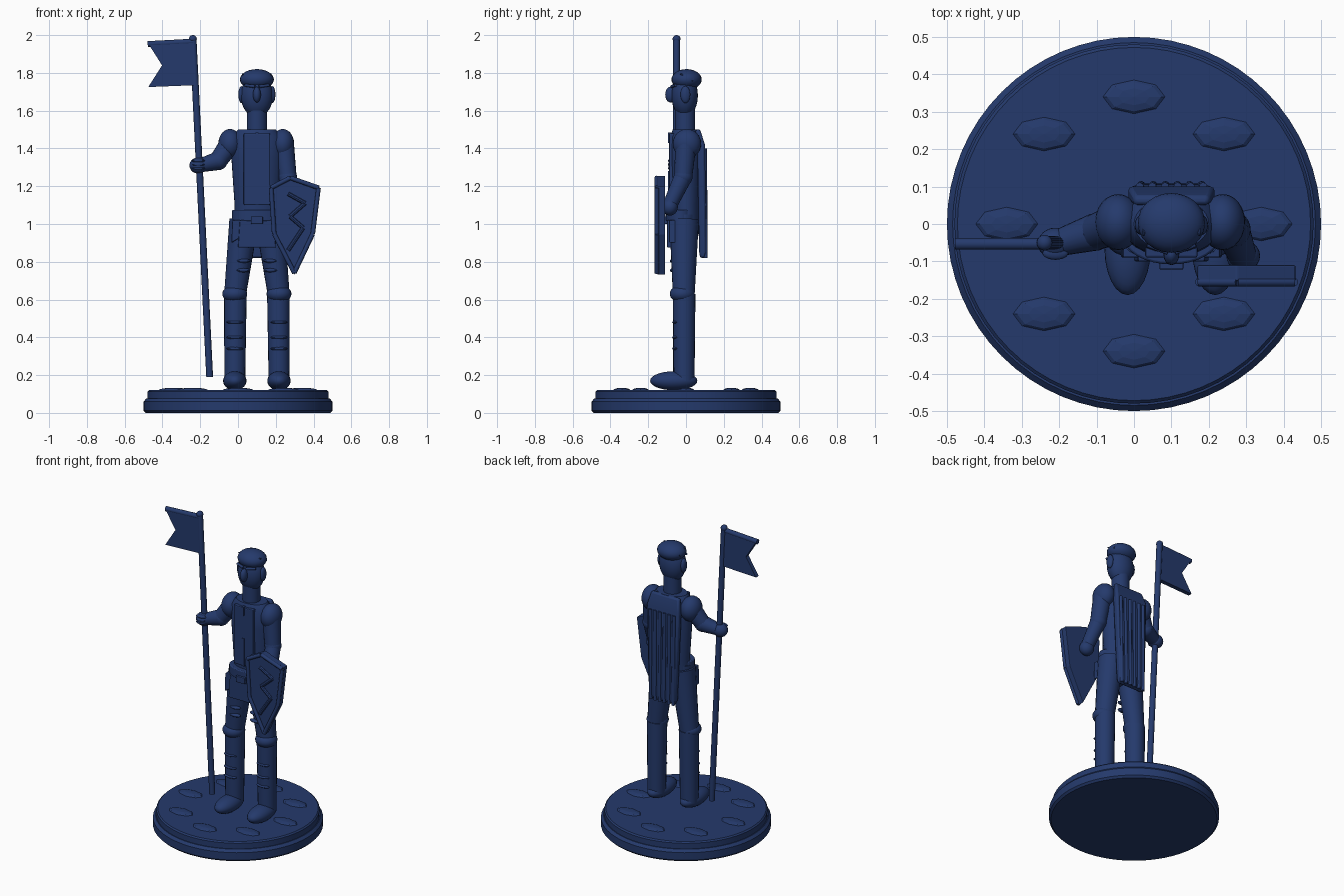
import bpy, bmesh, math
from mathutils import Vector, Matrix

if "Cube" in bpy.data.objects:
    bpy.data.objects.remove(bpy.data.objects["Cube"])

mat = bpy.data.materials.new("dark_blue")
mat.diffuse_color = (0.018, 0.042, 0.15, 1)
mat.use_nodes = True
mat.node_tree.nodes["Principled BSDF"].inputs["Base Color"].default_value = mat.diffuse_color


def finish(name, bm, smooth=True, bevel=0):
    bmesh.ops.recalc_face_normals(bm, faces=bm.faces)
    me = bpy.data.meshes.new(name)
    bm.to_mesh(me)
    bm.free()
    me.materials.append(mat)
    o = bpy.data.objects.new(name, me)
    bpy.context.collection.objects.link(o)
    if bevel:
        m = o.modifiers.new("bevel", 'BEVEL')
        m.width, m.segments, m.limit_method = bevel, 2, 'ANGLE'
    if smooth:
        bpy.ops.object.select_all(action='DESELECT')
        o.select_set(True)
        bpy.context.view_layer.objects.active = o
        bpy.ops.object.shade_smooth_by_angle(angle=math.radians(40))
    return o


def ball(name, c, r, seg=24, rings=14, smooth=True):
    bm = bmesh.new()
    bmesh.ops.create_uvsphere(bm, u_segments=seg, v_segments=rings, radius=1,
                              matrix=Matrix.Translation(c) @ Matrix.Diagonal((*r, 1)))
    return finish(name, bm, smooth)


def limb(name, p, q, r1, r2, seg=20):
    p, q = Vector(p), Vector(q)
    d = q - p
    rot = d.to_track_quat('Z', 'Y').to_matrix().to_4x4()
    bm = bmesh.new()
    bmesh.ops.create_cone(bm, cap_ends=True, segments=seg, radius1=r1, radius2=r2,
                          depth=d.length, matrix=Matrix.Translation((p + q) / 2) @ rot)
    return finish(name, bm)


def loft(name, sections, seg=32, bevel=0):
    # stacked ellipses: (x, y, z, rx, ry)
    bm = bmesh.new()
    rings = [[bm.verts.new((x + rx * math.cos(2 * math.pi * i / seg),
                            y + ry * math.sin(2 * math.pi * i / seg), z))
              for i in range(seg)] for x, y, z, rx, ry in sections]
    for a, b in zip(rings, rings[1:]):
        for i in range(seg):
            bm.faces.new((a[i], a[(i + 1) % seg], b[(i + 1) % seg], b[i]))
    bm.faces.new(rings[0])
    bm.faces.new(rings[-1])
    return finish(name, bm, True, bevel)


def plate(name, pts, y0, y1, bevel=0):
    # x,z outline extruded along y
    bm = bmesh.new()
    f = bm.faces.new([bm.verts.new((x, y0, z)) for x, z in pts])
    ext = bmesh.ops.extrude_face_region(bm, geom=[f])
    bmesh.ops.translate(bm, vec=(0, y1 - y0, 0),
                        verts=[v for v in ext["geom"] if isinstance(v, bmesh.types.BMVert)])
    return finish(name, bm, False, bevel)


def rect(name, x0, x1, z0, z1, y0, y1, bevel=0):
    return plate(name, [(x0, z0), (x1, z0), (x1, z1), (x0, z1)], y0, y1, bevel)


CX = 0.1  # figure centre line

# stepped round base with flat pebbles
loft("base_lower", [(0, 0, 0, .488, .488), (0, 0, .012, .5, .5), (0, 0, .06, .5, .5),
                    (0, 0, .076, .485, .485)], 64)
loft("base_upper", [(0, 0, .07, .48, .48), (0, 0, .112, .48, .48), (0, 0, .12, .472, .472)], 64)
for i in range(8):
    a = i * math.pi / 4
    ball(f"pebble_{i}", (.34 * math.cos(a), .34 * math.sin(a), .12), (.083, .045, .013), 8, 6, False)

# legs
for s, side in ((-1, "right"), (1, "left")):
    fx = CX + s * .117
    ball(f"{side}_boot", (fx, -.065, .17), (.062, .125, .05))
    limb(f"{side}_shin", (fx, -.01, .17), (fx + s * -.003, -.01, .63), .055, .06)
    ball(f"{side}_knee", (fx, -.02, .63), (.066, .066, .047))
    limb(f"{side}_thigh", (fx - s * .002, -.012, .63), (CX + s * .068, -.01, 1.02), .058, .078)
    for j, z in enumerate((.34, .40, .48)):
        ball(f"{side}_shin_strap_{j}", (fx, -.055, z), (.045, .018, .01), 16, 8)
    for j, z in enumerate((.755, .805)):
        ball(f"{side}_thigh_strap_{j}", (CX + s * .072, -.068, z), (.038, .018, .011), 16, 8)

# torso, belt and skirt
loft("torso", [(CX, 0, 1.0, .118, .075), (CX, 0, 1.1, .118, .078), (CX, 0, 1.35, .135, .088),
               (CX, 0, 1.46, .132, .085), (CX, 0, 1.5, .10, .07)])
loft("pelvis", [(CX, -.01, .88, .10, .06), (CX, -.01, .95, .13, .078), (CX, -.01, 1.05, .128, .078)])
loft("belt", [(CX, -.028, 1.015, .132, .08), (CX, -.028, 1.075, .132, .08)], bevel=.006)
rect("buckle", CX - .032, CX + .032, 1.0, 1.04, -.122, -.1, .004)
plate("skirt_front", [(0, .875), (.2, .875), (.19, 1.02), (.01, 1.02)], -.1, -.07, .005)
for s in (-1, 1):
    plate("skirt_side", [(CX + s * .085, .93), (CX + s * .135, .9), (CX + s * .13, 1.02),
                         (CX + s * .085, 1.02)], -.09, -.02, .005)
rect("chest_seam_upper", CX - .008, CX + .008, 1.43, 1.485, -.096, -.06)
rect("chest_seam_lower", CX - .008, CX + .008, 1.1, 1.28, -.094, -.06)
rect("chest_panel", CX - .07, CX + .07, 1.1, 1.48, -.09, -.06, .006)

# cape with vertical folds
bm = bmesh.new()
rows = [(1.5, .05, .075, .10), (1.42, .06, .10, .115), (.85, .07, .108, .095), (.82, .075, .1, .09)]
prev = None
for z, ya, yb, w in rows:
    ring = [bm.verts.new(p) for p in ((CX - w, ya, z), (CX + w, ya, z), (CX + w, yb, z), (CX - w, yb, z))]
    if prev:
        for i in range(4):
            bm.faces.new((prev[i], prev[(i + 1) % 4], ring[(i + 1) % 4], ring[i]))
    else:
        bm.faces.new(ring)
    prev = ring
bm.faces.new(prev)
finish("cape", bm, True, .01)
for i in range(6):
    x = (i - 2.5) * .034
    limb(f"cape_fold_{i}", (CX + x * .95, .104, .82), (CX + x, .1, 1.4), .011, .011, 10)

# neck and head
limb("neck", (CX, -.005, 1.46), (CX, -.005, 1.62), .053, .053)
ball("head", (CX, -.007, 1.68), (.085, .07, .115))
ball("hair_cap", (CX, .003, 1.765), (.09, .08, .055))
ball("nose", (CX, -.082, 1.685), (.021, .028, .042), 16, 10)
for s in (-1, 1):
    ball("ear", (CX + s * .082, -.003, 1.685), (.016, .026, .045), 16, 10)
    limb("brow", (CX + s * .01, -.074, 1.728), (CX + s * .065, -.055, 1.735), .009, .007, 10)
    limb("hair_tuft", (CX + s * .07, .035, 1.76), (CX + s * .075, -.03, 1.795), .014, .003, 8)

# arm holding the pole
ball("right_shoulder", (-.042, .005, 1.425), (.062, .075, .078))
limb("right_upper_arm", (-.045, 0, 1.42), (-.105, -.022, 1.335), .055, .048)
ball("right_elbow", (-.105, -.022, 1.335), (.05, .05, .05))
limb("right_forearm", (-.105, -.022, 1.335), (-.2, -.05, 1.31), .05, .036)
ball("right_hand", (-.21, -.052, 1.31), (.047, .042, .043))
for z in (1.295, 1.315, 1.335):
    ball("right_finger", (-.21, -.078, z), (.035, .018, .01), 12, 8)

# arm behind the shield
ball("left_shoulder", (.237, .005, 1.425), (.06, .075, .078))
limb("left_upper_arm", (.24, 0, 1.43), (.262, -.015, 1.25), .056, .048)
ball("left_elbow", (.262, -.015, 1.25), (.05, .05, .05))
limb("left_forearm", (.262, -.015, 1.25), (.29, -.085, 1.1), .048, .038)
ball("left_hand", (.292, -.085, 1.09), (.045, .042, .045))

# shield: back board, front rim and zigzag device
outline = [(.17, 1.2), (.275, 1.255), (.432, 1.2), (.4, .945), (.298, .73), (.187, .945)]
plate("shield_board", outline, -.11, -.152, .004)
for i, (a, b) in enumerate(zip(outline, outline[1:] + outline[:1])):
    p, q = Vector((a[0], -.155, a[1])), Vector((b[0], -.155, b[1]))
    c = Vector((.298, -.155, 1.0))
    limb(f"shield_rim_{i}", p.lerp(c, .04), q.lerp(c, .04), .012, .012, 10)
zig = [(.265, 1.16), (.355, 1.11), (.275, 1.04), (.345, .98), (.265, .86)]
for i, (a, b) in enumerate(zip(zig, zig[1:])):
    limb(f"shield_zigzag_{i}", (a[0], -.154, a[1]), (b[0], -.154, b[1]), .011, .011, 8)

# pole and swallow-tailed flag
limb("pole", (-.15, -.05, .19), (-.238, -.05, 1.985), .018, .018, 16)
ball("pole_cap", (-.239, -.05, 1.98), (.021, .021, .02), 16, 10)
plate("flag", [(-.235, 1.97), (-.475, 1.955), (-.402, 1.84), (-.475, 1.725), (-.225, 1.735)], -.067, -.04)
limb("flag_top_rod", (-.235, -.053, 1.965), (-.478, -.053, 1.952), .016, .016, 10)
